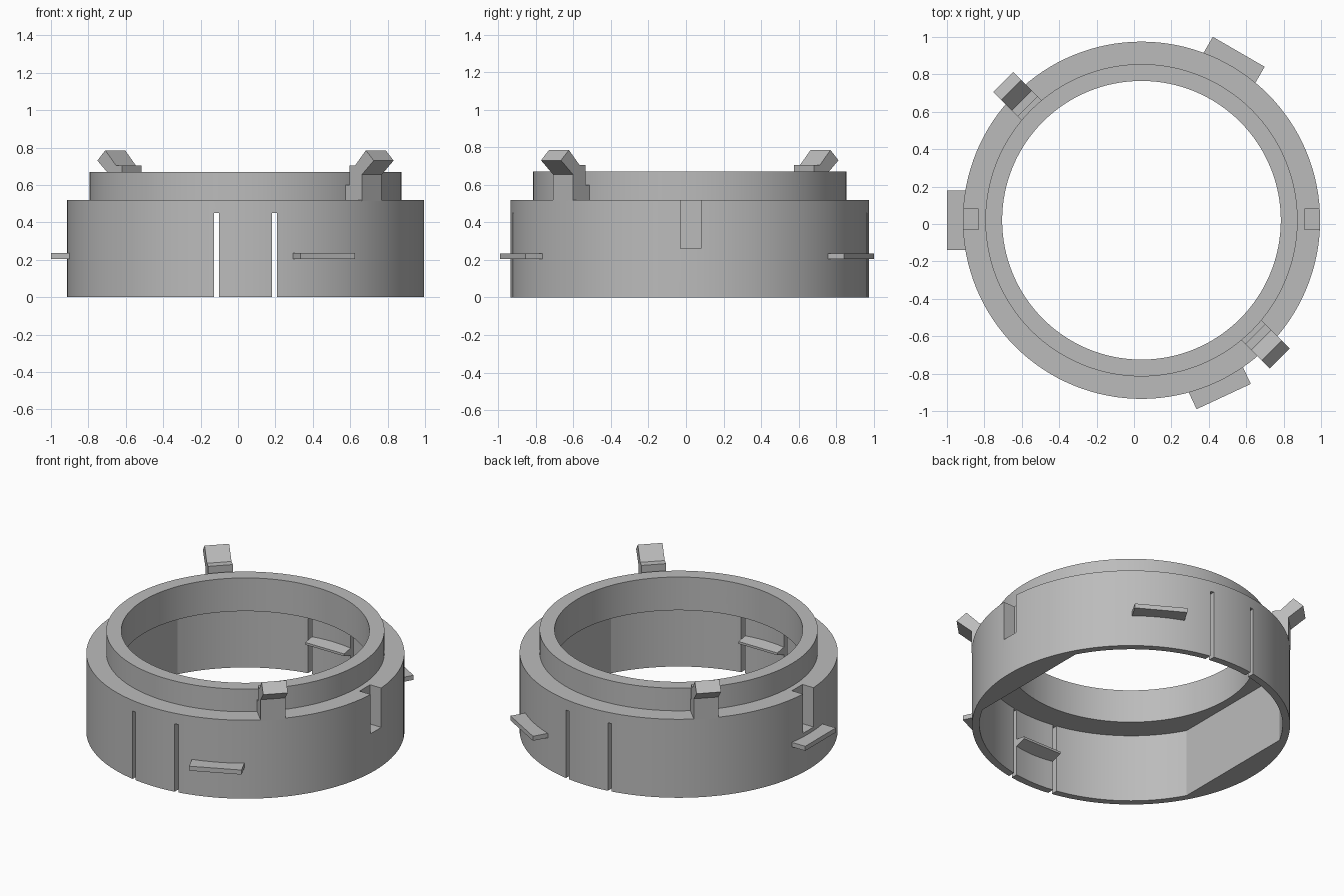
import bpy
import bmesh
from math import sin, cos, asin, radians, pi
from mathutils import Matrix, Vector

cube = bpy.data.objects.get("Cube")
if cube:
    bpy.data.objects.remove(cube, do_unlink=True)

CENTER = Vector((0.04, 0.02, 0))
SEGMENTS = 128

grey = bpy.data.materials.new("plain grey")
grey.use_nodes = True
grey.diffuse_color = (0.5, 0.5, 0.5, 1)
grey.node_tree.nodes["Principled BSDF"].inputs["Base Color"].default_value = (0.5, 0.5, 0.5, 1)


def prism(name, points, vector, matrix=Matrix()):
    """Extrude a closed outline of 3D points along a vector."""
    bm = bmesh.new()
    face = bm.faces.new([bm.verts.new(p) for p in points])
    result = bmesh.ops.extrude_face_region(bm, geom=[face])
    moved = [v for v in result["geom"] if isinstance(v, bmesh.types.BMVert)]
    bmesh.ops.translate(bm, verts=moved, vec=vector)
    bmesh.ops.transform(bm, matrix=Matrix.Translation(CENTER) @ matrix, verts=bm.verts)
    bmesh.ops.recalc_face_normals(bm, faces=bm.faces)
    mesh = bpy.data.meshes.new(name)
    bm.to_mesh(mesh)
    bm.free()
    mesh.materials.append(grey)
    obj = bpy.data.objects.new(name, mesh)
    bpy.context.collection.objects.link(obj)
    return obj


def box(name, x0, x1, y0, y1, z0, z1, matrix=Matrix()):
    outline = [(x0, y0, z0), (x1, y0, z0), (x1, y1, z0), (x0, y1, z0)]
    return prism(name, outline, (0, 0, z1 - z0), matrix)


def disc(name, radius, z0, z1):
    turns = [2 * pi * i / SEGMENTS for i in range(SEGMENTS)]
    return prism(name, [(radius * cos(a), radius * sin(a), z0) for a in turns], (0, 0, z1 - z0))


def combine(target, other, operation):
    mod = target.modifiers.new(operation.lower(), 'BOOLEAN')
    mod.operation = operation
    mod.solver = 'EXACT'
    mod.object = other
    bpy.context.view_layer.objects.active = target
    bpy.ops.object.modifier_apply(modifier=mod.name)
    bpy.data.objects.remove(other, do_unlink=True)


def turn(degrees):
    return Matrix.Rotation(radians(degrees), 4, 'Z')


# Stepped ring body
body = disc("ring_body", 0.955, 0, 0.52)
combine(body, disc("collar", 0.835, 0.3, 0.67), 'UNION')
combine(body, disc("bore", 0.745, -0.1, 0.8), 'DIFFERENCE')

# Wider lower cavity with two flat sides
RADIUS, FLAT = 0.91, 0.80
start = asin(FLAT / RADIUS)
outline = []
for side in (0, pi):
    for i in range(41):
        a = side + pi / 2 - start + 2 * start * i / 40
        outline.append((RADIUS * cos(a), RADIUS * sin(a), -0.1))
combine(body, prism("cavity", outline, (0, 0, 0.55)), 'DIFFERENCE')

# Thin slots that free the snap tabs, and the side notches
for side in (-1, 1):
    x = side * 0.155
    combine(body, box("slot", x - 0.0125, x + 0.0125, -1.2, 1.2, -0.1, 0.45), 'DIFFERENCE')
for angle in (0, 180):
    combine(body, box("notch", 0.872, 1.1, -0.055, 0.055, 0.26, 0.6,
                      Matrix.Translation((0, 0.005, 0)) @ turn(angle)), 'DIFFERENCE')

bpy.ops.object.select_all(action='DESELECT')
body.select_set(True)
bpy.context.view_layer.objects.active = body
bpy.ops.object.shade_smooth_by_angle(angle=radians(25))

# Wedge hooks on the inside of the tabs
for name, angle in (("front_hook", -90), ("back_hook", 90)):
    wedge = [(0.92, -0.142, 0.19), (0.92, -0.142, 0.25), (0.83, -0.142, 0.235), (0.83, -0.142, 0.22)]
    prism(name, wedge, (0, 0.284, 0), turn(angle))

# Flat fins around the outside
for name, angle in (("right_fin", 180), ("back_fin", 60), ("front_fin", -65)):
    box(name, 0.92, 1.04, -0.16, 0.16, 0.205, 0.235, turn(angle))

# Upright clips with an outward leaning tip
profile = [(0.82, 0.515), (0.955, 0.515), (0.955, 0.655), (1.045, 0.73), (0.985, 0.785),
           (0.905, 0.705), (0.86, 0.705), (0.86, 0.6), (0.82, 0.6)]
for name, angle in (("front_clip", -45), ("back_clip", 135)):
    prism(name, [(r, -0.075, z) for r, z in profile], (0, 0.15, 0), turn(angle))
